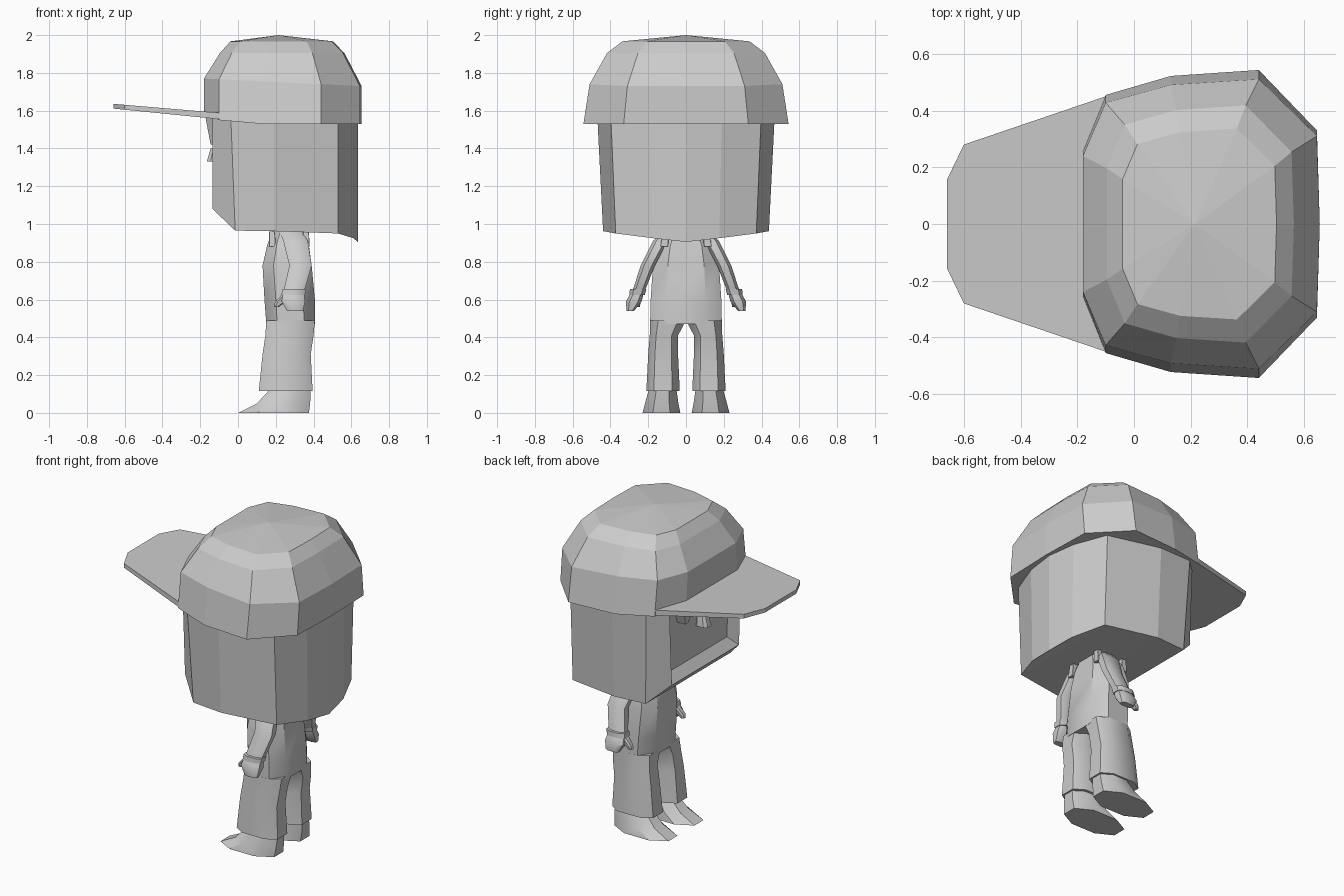
import bpy, bmesh, math

old = bpy.data.objects.get("Cube")
if old:
    bpy.data.objects.remove(old, do_unlink=True)

grey = bpy.data.materials.new("plain_grey")
grey.use_nodes = True
colour = (0.6, 0.6, 0.6, 1)
grey.diffuse_color = colour
grey.node_tree.nodes["Principled BSDF"].inputs["Base Color"].default_value = colour


def finish(name, bm, smooth=0):
    bmesh.ops.recalc_face_normals(bm, faces=bm.faces)
    mesh = bpy.data.meshes.new(name)
    bm.to_mesh(mesh)
    bm.free()
    mesh.materials.append(grey)
    obj = bpy.data.objects.new(name, mesh)
    bpy.context.collection.objects.link(obj)
    if smooth:
        bpy.ops.object.select_all(action='DESELECT')
        obj.select_set(True)
        bpy.context.view_layer.objects.active = obj
        bpy.ops.object.shade_smooth_by_angle(angle=math.radians(smooth))
    return obj


def loft(name, rings, smooth=0, apex=None):
    """Skin a stack of closed rings and cap both ends."""
    bm = bmesh.new()
    rows = [[bm.verts.new(p) for p in ring] for ring in rings]
    n = len(rows[0])
    for a, b in zip(rows, rows[1:]):
        for i in range(n):
            j = (i + 1) % n
            bm.faces.new((a[i], a[j], b[j], b[i]))
    bm.faces.new(rows[0])
    if apex:
        tip = bm.verts.new(apex)
        for i in range(n):
            bm.faces.new((rows[-1][i], rows[-1][(i + 1) % n], tip))
    else:
        bm.faces.new(rows[-1])
    return finish(name, bm, smooth)


def tube(name, bounds, side=1, smooth=35, cut=0.55):
    """Loft of eight-sided rings given as (z, x0, x1, y0, y1)."""
    rings = []
    for z, x0, x1, y0, y1 in bounds:
        cx, cy, rx, ry = (x0 + x1) / 2, (y0 + y1) / 2, (x1 - x0) / 2, (y1 - y0) / 2
        shape = [(1, cut), (cut, 1), (-cut, 1), (-1, cut),
                 (-1, -cut), (-cut, -1), (cut, -1), (1, -cut)]
        rings.append([(cx + u * rx, side * (cy + v * ry), z) for u, v in shape])
    return loft(name, rings, smooth)


def mirrored(half):
    return half + [(x, -y) for x, y in reversed(half) if y > 0]


# Cap: flared band, faceted dome
rim = mirrored([(-.18, .255), (-.10, .455), (.13, .522), (.44, .543), (.645, .33), (.655, 0)])


def cap_ring(s, z, sy=None):
    return [(.22 + (x - .22) * s, y * (sy or s), z) for x, y in rim]


bottom = [(x, y, 1.59 if x < -.15 else 1.55 if x < 0 else 1.53) for x, y in rim]
band_top = [(x, y * .94, 1.77 - .04 * (x + .18) / .83) for x, y in rim]
loft("cap", [bottom, band_top, cap_ring(.79, 1.905, .77), cap_ring(.65, 1.967, .62)],
     apex=(.215, 0, 2.0))

# Brim: thin tilted plate
brim_outline = mirrored([(-.66, .155), (-.60, .28), (-.10, .45), (0, .42)])
brim_top = [(x, y, 1.58 - .085 * (x + .0)) for x, y in brim_outline]
brim_low = [(x, y, 1.545 - .1 * x) for x, y in brim_outline]
loft("brim", [brim_low, brim_top])

# Head: hair wall around the sides and back, face set in at the front
# columns are x, y at the top, z of the lower edge
columns = [(-.09, .30, 1.14), (-.135, .36, 1.08), (-.04, .455, .965), (.19, .472, .962),
           (.53, .40, .95), (.61, .19, .925), (.635, 0, .905)]
bm = bmesh.new()


def column(x, y, z):
    x_low = x + .025 if abs(x + .04) < .01 else x
    return bm.verts.new((x, y, 1.62)), bm.verts.new((x_low, y * .93, z))


left = [column(*c) for c in columns]
right = [column(x, -y, z) for x, y, z in columns[:-1]] + [left[-1]]
for wall in (left, right):
    for a, b in zip(wall, wall[1:]):
        bm.faces.new((a[0], b[0], b[1], a[1]))
# face plane
bm.faces.new((left[0][0], right[0][0], right[0][1], left[0][1]))
# underside and hidden top, bridged between the two walls
for level in (0, 1):
    for i in range(len(left) - 1):
        quad = [left[i][level], left[i + 1][level], right[i + 1][level], right[i][level]]
        bm.faces.new(list(dict.fromkeys(quad)))
finish("head", bm)

# Fringe locks and nose
for i, y in enumerate((-.22, -.02, .2)):
    w = .07
    loft("fringe_lock_%d" % (i + 1), [
        [(-.175, y - w, 1.58), (-.175, y + w, 1.58), (-.08, y + w, 1.58), (-.08, y - w, 1.58)],
        [(-.145, y - .015, 1.42), (-.145, y + .015, 1.42), (-.08, y + .015, 1.42),
         (-.08, y - .015, 1.42)]])
tube("nose", [(1.33, -.165, -.08, -.035, .035), (1.40, -.145, -.08, -.025, .025)])

# Torso and neck
tube("torso", [(.47, .15, .407, -.19, .19), (.60, .14, .407, -.187, .187),
               (.78, .13, .39, -.175, .175), (.89, .155, .375, -.15, .15),
               (.95, .18, .36, -.11, .11), (1.02, .2, .34, -.08, .08)])

# Limbs, built once per side
for side, label in ((1, "back_side"), (-1, "front_side")):
    tube(label + "_trouser_leg", [
        (.115, .11, .395, .033, .21), (.31, .13, .385, .042, .2),
        (.41, .145, .4, .042, .192), (.49, .15, .407, 0, .19)], side)
    tube(label + "_shoe", [
        (0, 0, .375, .03, .23), (.05, .10, .382, .04, .217),
        (.12, .165, .385, .05, .198)], side, cut=.45)
    tube(label + "_arm", [
        (.96, .22, .34, .05, .12), (.91, .24, .37, .095, .175),
        (.78, .272, .39, .165, .24), (.64, .24, .35, .22, .285)], side)
    tube(label + "_cuff", [
        (.625, .23, .355, .218, .30), (.655, .235, .36, .21, .297)], side)
    tube(label + "_hand", [
        (.54, .26, .345, .275, .315), (.59, .23, .355, .235, .318),
        (.63, .24, .35, .225, .295)], side)
    tube(label + "_thumb", [
        (.56, .19, .215, .245, .272), (.585, .195, .25, .24, .28),
        (.63, .235, .28, .23, .28)], side)
    # overall straps, rear and front
    for part, x in (("rear", .345), ("chest", .165)):
        tube("%s_%s_strap" % (label, part), [
            (.88, x, x + .035, .095, .135), (.96, x, x + .03, .09, .125)], side, cut=.9)
